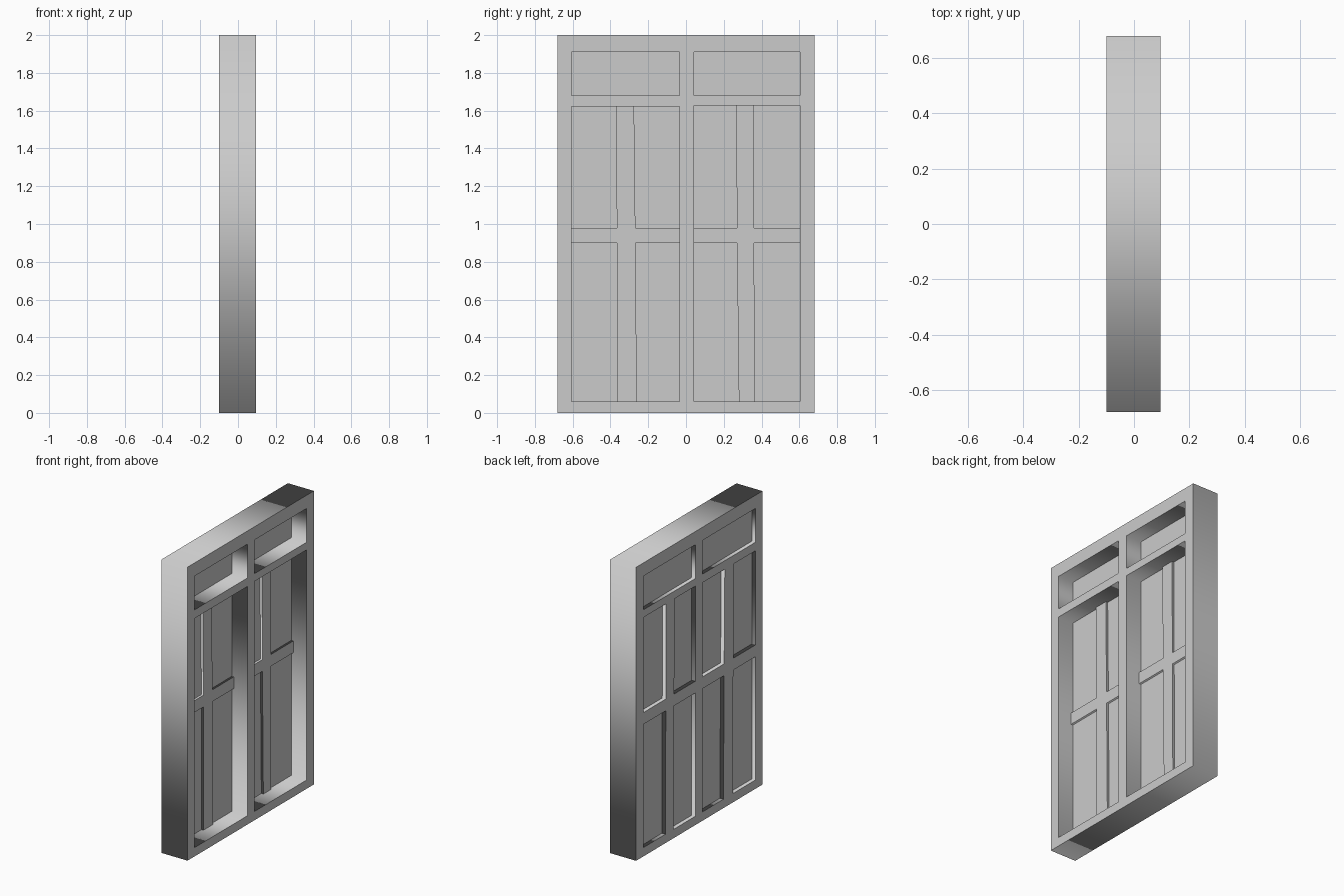
import bpy
from mathutils import Matrix

if "Cube" in bpy.data.objects:
    bpy.data.objects.remove(bpy.data.objects["Cube"])

# Profile plane (u, v) maps to world (y, z); extrusion runs along world x
AXES = Matrix(((0, 0, 1, 0), (1, 0, 0, 0), (0, 1, 0, 0), (0, 0, 0, 1)))


def panel(name, x0, x1, outlines):
    """Flat slab from x0 to x1; the first outline is the edge, the rest are holes."""
    curve = bpy.data.curves.new(name, 'CURVE')
    curve.dimensions = '2D'
    curve.fill_mode = 'BOTH'
    curve.extrude = (x1 - x0) / 2
    for pts in outlines:
        s = curve.splines.new('POLY')
        s.points.add(len(pts) - 1)
        for p, (u, v) in zip(s.points, pts):
            p.co = (u, v, 0, 1)
        s.use_cyclic_u = True
    ob = bpy.data.objects.new(name, curve)
    bpy.context.collection.objects.link(ob)
    ob.matrix_world = Matrix.Translation(((x0 + x1) / 2, 0, 0)) @ AXES
    bpy.ops.object.select_all(action='DESELECT')
    ob.select_set(True)
    bpy.context.view_layer.objects.active = ob
    bpy.ops.object.convert(target='MESH')
    return ob


def rect(y0, y1, z0, z1):
    return [(y0, z0), (y1, z0), (y1, z1), (y0, z1)]


BACK, FRONT = -0.10, 0.096          # frame depth
BAR_FRONT = -0.005                  # inner face of glazing bars
GLASS = (-0.073, -0.02)             # pane thickness
SILL, BAR_LO, BAR_HI = 0.06, 0.90, 0.98
TRANSOM = (1.68, 1.91)

# Each bay: side, y range, opening top, upright bar edges at bottom / middle / top
BAYS = [
    ("left", -0.607, -0.035, 1.622, (-0.364, -0.26), (-0.366, -0.268), (-0.37, -0.275)),
    ("right", 0.043, 0.603, 1.628, (0.28, 0.365), (0.27, 0.36), (0.266, 0.358)),
]

# Outer frame with two transom openings and two tall openings
holes = []
for _, y0, y1, top, *_ in BAYS:
    holes += [rect(y0, y1, SILL, top), rect(y0, y1, *TRANSOM)]
panel("window_frame", BACK, FRONT, [rect(-0.68, 0.68, 0, 2)] + holes)

for side, y0, y1, top, b, m, t in BAYS:
    # Transom pane
    panel(f"transom_pane_{side}", *GLASS, [rect(y0, y1, *TRANSOM)])

    # Cross-shaped glazing bars with slightly uneven uprights
    cross = [(b[0], SILL), (b[1], SILL), (m[1], BAR_LO), (y1, BAR_LO),
             (y1, BAR_HI), (m[1], BAR_HI), (t[1], top), (t[0], top),
             (m[0], BAR_HI), (y0, BAR_HI), (y0, BAR_LO), (m[0], BAR_LO)]
    panel(f"glazing_bars_{side}", BACK, BAR_FRONT, [cross])

    # Four panes around the cross
    for row, z0, z1, lo, hi in (("lower", SILL, BAR_LO, b, m), ("upper", BAR_HI, top, m, t)):
        panel(f"{row}_pane_{side}_a", *GLASS, [[(y0, z0), (lo[0], z0), (hi[0], z1), (y0, z1)]])
        panel(f"{row}_pane_{side}_b", *GLASS, [[(lo[1], z0), (y1, z0), (y1, z1), (hi[1], z1)]])
